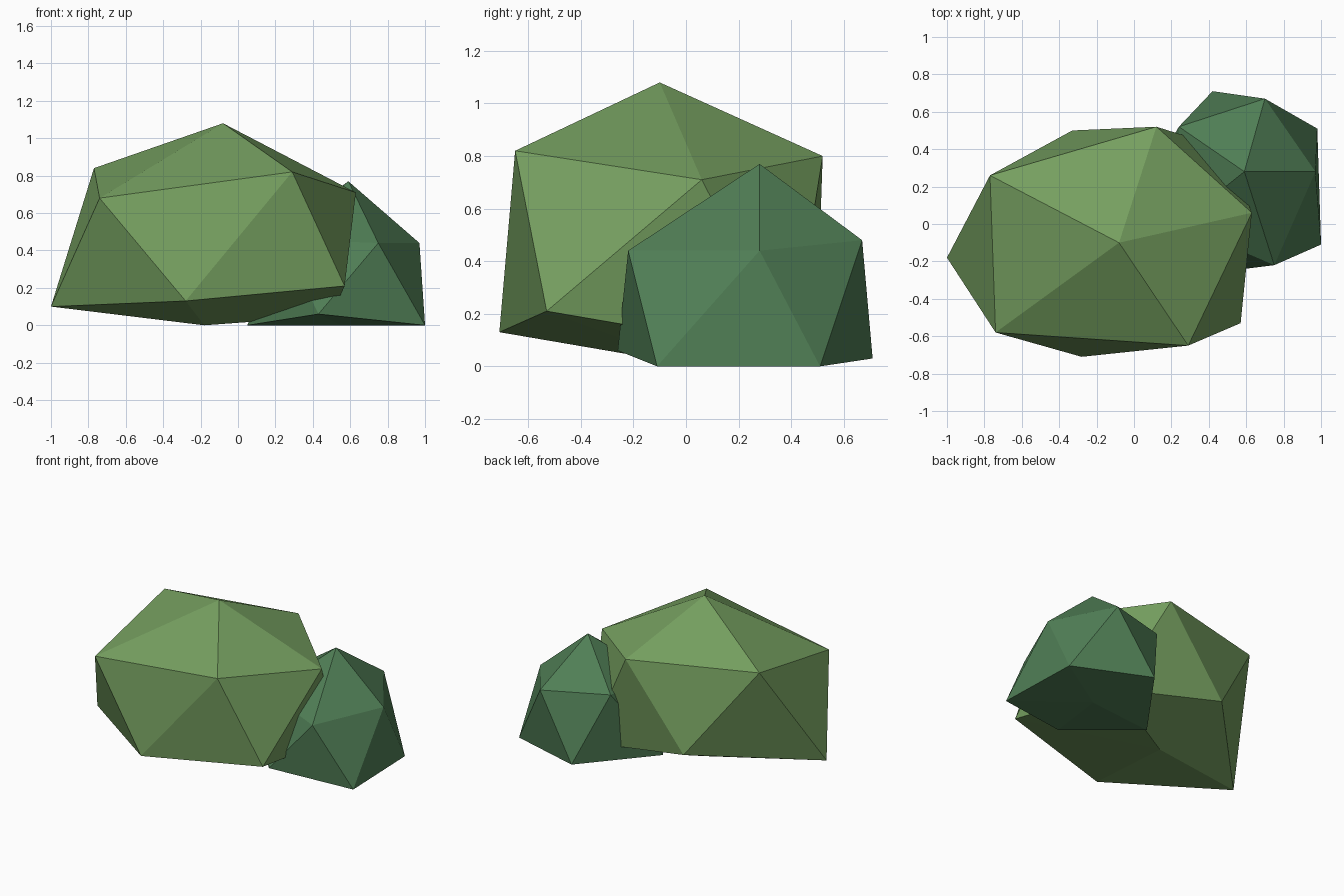
import bpy

if "Cube" in bpy.data.objects:
    bpy.data.objects.remove(bpy.data.objects["Cube"])


def material(name, color):
    m = bpy.data.materials.new(name)
    m.diffuse_color = (*color, 1.0)
    m.use_nodes = True
    m.node_tree.nodes["Principled BSDF"].inputs["Base Color"].default_value = m.diffuse_color
    return m


def bush(name, top, upper, lower, bottom, mat):
    """Irregular 20-sided clump: two staggered rings of five closed by two tips.
    lower[i] sits between upper[i] and upper[i + 1], anticlockwise from above."""
    verts = [top, *upper, *lower, bottom]
    faces = []
    for i in range(5):
        j = (i + 1) % 5
        u, un, lo, ln = 1 + i, 1 + j, 6 + i, 6 + j
        faces += [(0, u, un), (u, lo, un), (un, lo, ln), (11, ln, lo)]
    mesh = bpy.data.meshes.new(name)
    mesh.from_pydata(verts, [], faces)
    mesh.materials.append(mat)
    mesh.update()
    obj = bpy.data.objects.new(name, mesh)
    bpy.context.collection.objects.link(obj)
    return obj


light_green = material("light_leaf_green", (0.18, 0.35, 0.117))
dark_green = material("dark_leaf_green", (0.08, 0.21, 0.092))

# Large bush
bush("large_bush",
     (-0.08, -0.10, 1.08),
     [(-0.74, -0.58, 0.68), (0.29, -0.65, 0.82), (0.63, 0.06, 0.71),
      (0.12, 0.52, 0.80), (-0.77, 0.26, 0.84)],
     [(-0.28, -0.71, 0.13), (0.57, -0.53, 0.21), (0.50, 0.40, 0.05),
      (-0.33, 0.50, 0.22), (-1.00, -0.18, 0.10)],
     (-0.18, 0.05, 0.0), light_green)

# Small bush growing into the back right of the large one
bush("small_bush",
     (0.59, 0.28, 0.77),
     [(0.24, 0.00, 0.46), (0.75, -0.22, 0.44), (0.97, 0.28, 0.44),
      (0.70, 0.67, 0.48), (0.24, 0.52, 0.51)],
     [(0.43, -0.26, 0.06), (1.00, -0.11, 0.0), (0.98, 0.51, 0.0),
      (0.42, 0.71, 0.03), (0.05, 0.19, 0.0)],
     (0.55, 0.24, 0.0), dark_green)
